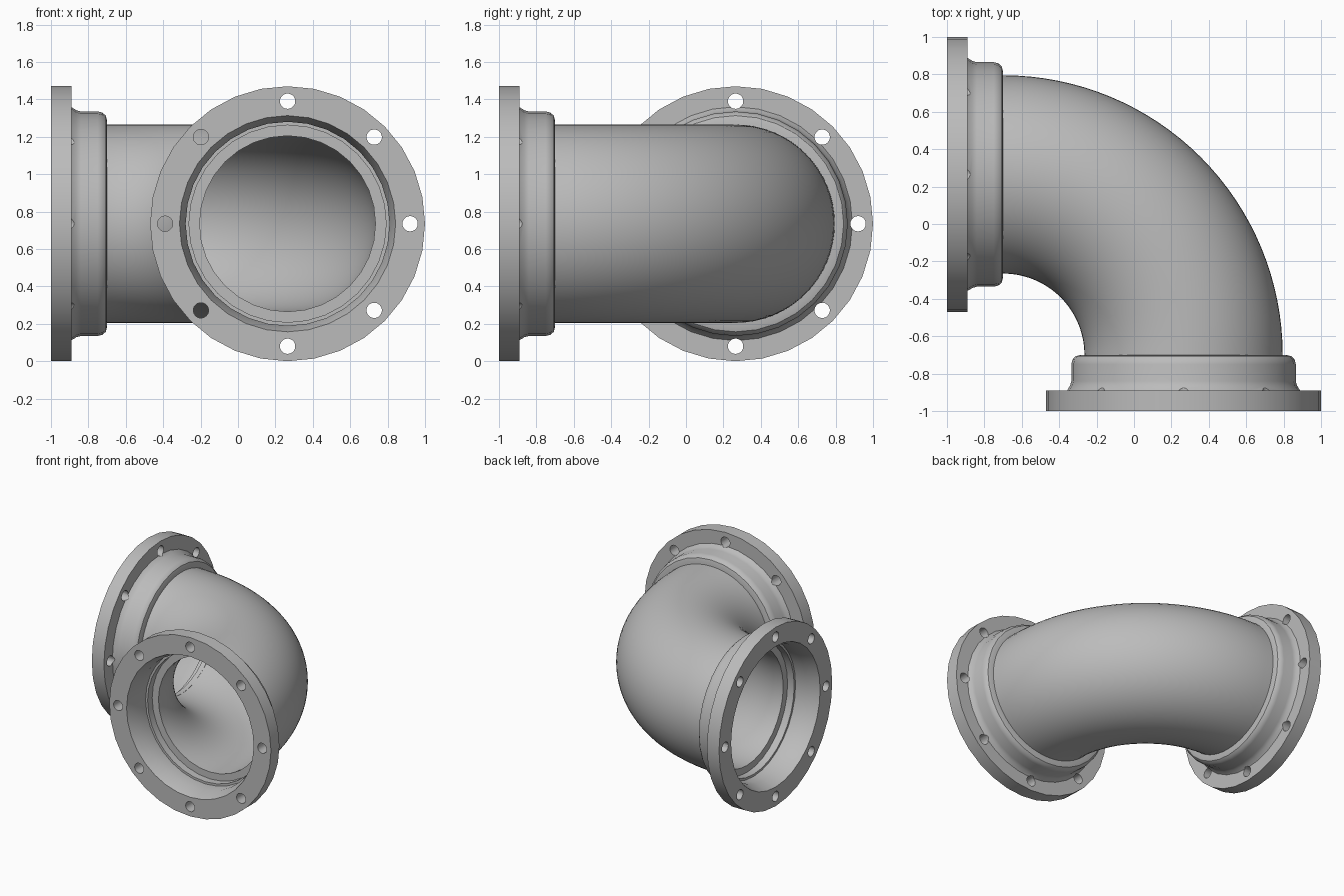
import bpy, bmesh
from math import pi, radians
from mathutils import Vector, Matrix

cube = bpy.data.objects.get("Cube")
if cube:
    bpy.data.objects.remove(cube, do_unlink=True)

AXIS, Z, END = 0.265, 0.735, -0.70   # port centre offset, height, end of bend
BEND_R = AXIS - END

metal = bpy.data.materials.new("grey_cast_metal")
metal.diffuse_color = (0.5, 0.5, 0.5, 1)
metal.use_nodes = True
metal.node_tree.nodes["Principled BSDF"].inputs["Base Color"].default_value = (0.5, 0.5, 0.5, 1)


def finish(name, bm):
    mesh = bpy.data.meshes.new(name)
    bm.to_mesh(mesh)
    bm.free()
    mesh.materials.append(metal)
    obj = bpy.data.objects.new(name, mesh)
    bpy.context.collection.objects.link(obj)
    return obj


def shade(obj):
    bpy.ops.object.select_all(action="DESELECT")
    obj.select_set(True)
    bpy.context.view_layer.objects.active = obj
    bpy.ops.object.shade_smooth_by_angle(angle=radians(32))


# Quarter bend: outer and inner walls swept around the vertical bend axis
bm = bmesh.new()
for radius, inside in ((0.53, False), (0.47, True)):
    start = Matrix.Translation((AXIS, END, Z)) @ Matrix.Rotation(pi / 2, 4, "X")
    ring = bmesh.ops.create_circle(bm, segments=64, radius=radius, matrix=start)["verts"]
    edges = list({e for v in ring for e in v.link_edges})
    old = set(bm.faces)
    bmesh.ops.spin(bm, geom=ring + edges, cent=(END, END, Z), axis=(0, 0, 1),
                   angle=pi / 2, steps=32)
    walls = [f for f in bm.faces if f not in old]
    # Orient the wall away from, or toward, the pipe centreline
    face = walls[0]
    mid = face.calc_center_median()
    arm = Vector((mid.x - END, mid.y - END, 0)).normalized() * BEND_R
    away = mid - Vector((END, END, Z)) - arm
    face.normal_update()
    if (face.normal.dot(away) < 0) != inside:
        bmesh.ops.reverse_faces(bm, faces=walls)
shade(finish("pipe_bend", bm))

# Flange and socket section: (radius, y), revolved around the port axis
PROFILE = [(0.578, -1), (0.735, -1), (0.735, -0.89), (0.625, -0.89),
           (0.607, -0.865), (0.60, -0.84), (0.60, -0.75), (0.594, -0.725),
           (0.578, -0.707), (0.55, END), (0.47, END), (0.47, -0.74),
           (0.527, -0.74), (0.527, -0.80), (0.545, -0.80), (0.545, -0.90)]


def build_socket(name):
    bm = bmesh.new()
    verts = [bm.verts.new((AXIS + r, y, Z)) for r, y in PROFILE]
    edges = [bm.edges.new((verts[i - 1], v)) for i, v in enumerate(verts)]
    bmesh.ops.spin(bm, geom=verts + edges, cent=(AXIS, 0, Z), axis=(0, 1, 0),
                   angle=2 * pi, steps=32)
    bmesh.ops.remove_doubles(bm, verts=bm.verts, dist=0.0005)
    bmesh.ops.recalc_face_normals(bm, faces=bm.faces)
    return finish(name, bm)


# Ring of bolt hole cutters
bm = bmesh.new()
for i in range(8):
    place = (Matrix.Translation((AXIS, -0.94, Z)) @ Matrix.Rotation(i * pi / 4, 4, "Y")
             @ Matrix.Translation((0.655, 0, 0)) @ Matrix.Rotation(pi / 2, 4, "X"))
    bmesh.ops.create_cone(bm, cap_ends=True, segments=20, radius1=0.041,
                          radius2=0.041, depth=0.16, matrix=place)
cutter = finish("bolt_hole_cutter", bm)
cutter.hide_render = True

front = build_socket("front_flange_socket")
cut = front.modifiers.new("bolt_holes", "BOOLEAN")
cut.operation, cut.solver, cut.object = "DIFFERENCE", "EXACT", cutter
bpy.ops.object.select_all(action="DESELECT")
front.select_set(True)
bpy.context.view_layer.objects.active = front
bpy.ops.object.modifier_apply(modifier=cut.name)
bpy.data.objects.remove(cutter, do_unlink=True)
shade(front)

# Matching side port: a quarter turn about the bend axis
side = front.copy()
side.data = front.data.copy()
side.name = "side_flange_socket"
bpy.context.collection.objects.link(side)
pivot = Matrix.Translation((END, END, 0))
side.data.transform(pivot @ Matrix.Rotation(pi / 2, 4, "Z") @ pivot.inverted())
# The turned port faces +x at the far end of the bend, so flip it to face -x
xs = [v.co.x for v in side.data.vertices]
if max(xs) > END + 0.01:
    mirror = Matrix.Translation((2 * END, 0, 0)) @ Matrix.Scale(-1, 4, (1, 0, 0))
    side.data.transform(mirror)
    side.data.flip_normals()
